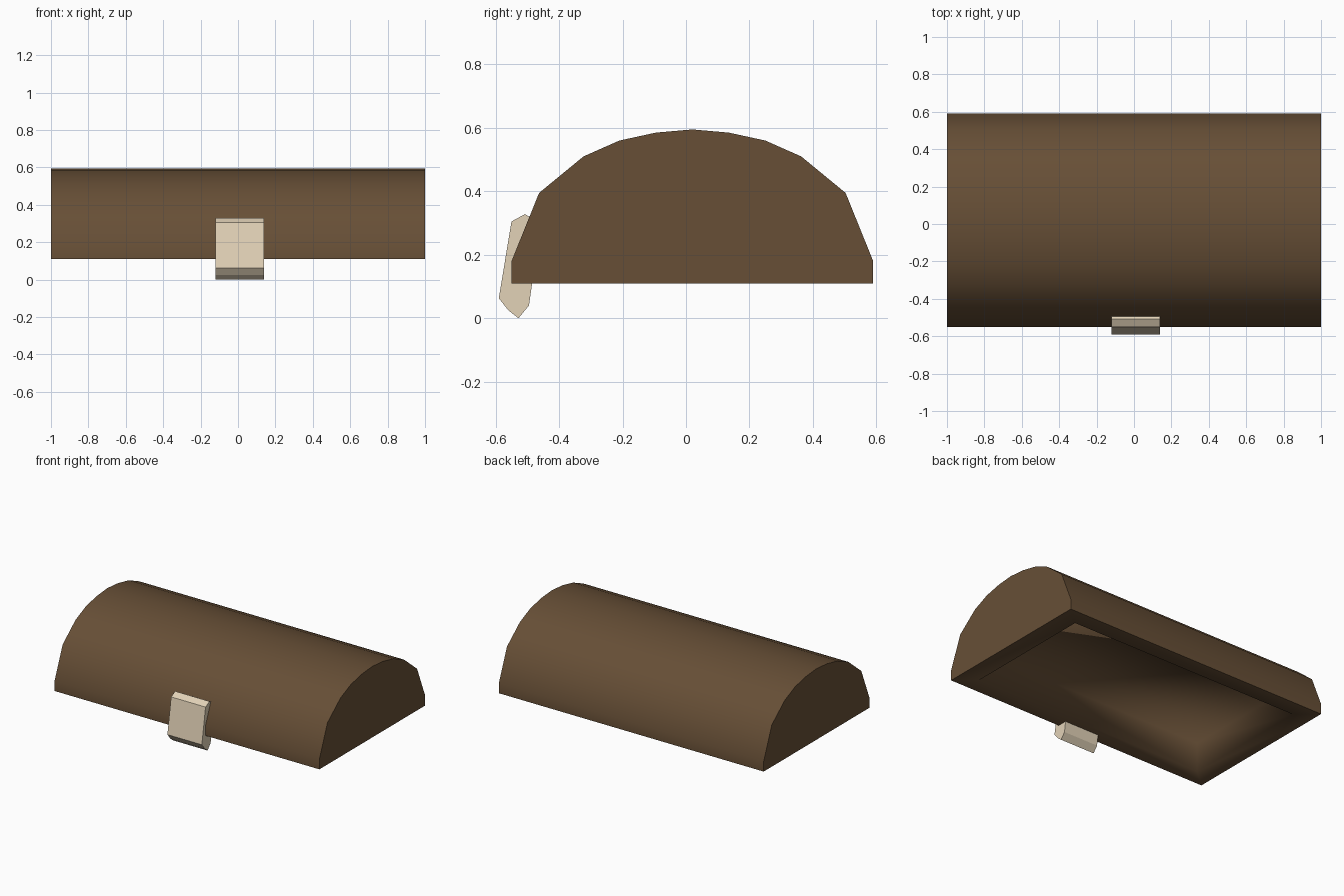
import bpy, bmesh, math

if "Cube" in bpy.data.objects:
    bpy.data.objects.remove(bpy.data.objects["Cube"])


def material(name, rgb):
    m = bpy.data.materials.new(name)
    m.diffuse_color = (*rgb, 1)
    m.use_nodes = True
    m.node_tree.nodes["Principled BSDF"].inputs["Base Color"].default_value = m.diffuse_color
    return m


def make_object(name, bm, mat):
    bmesh.ops.recalc_face_normals(bm, faces=bm.faces)
    mesh = bpy.data.meshes.new(name)
    bm.to_mesh(mesh)
    bm.free()
    mesh.materials.append(mat)
    ob = bpy.data.objects.new(name, mesh)
    bpy.context.collection.objects.link(ob)
    return ob


def ring(bm, profile, x):
    return [bm.verts.new((x, y, z)) for y, z in profile]


def bridge(bm, a, b, closed):
    n = len(a)
    return [bm.faces.new((a[i], a[(i + 1) % n], b[(i + 1) % n], b[i]))
            for i in range(n if closed else n - 1)]


def rectangle(bm, hx, hy, z):
    return [bm.verts.new((sx * hx, CY + sy * hy, z))
            for sx, sy in ((-1, -1), (1, -1), (1, 1), (-1, 1))]


brown = material("dark wood", (0.135, 0.078, 0.037))
cream = material("pale metal", (0.76, 0.645, 0.475))

# Arched lid: half profile mirrored about its centre line
CY, BASE = 0.02, 0.11
half = [(0.57, 0.11), (0.57, 0.18), (0.483, 0.395), (0.343, 0.51),
        (0.23, 0.56), (0.115, 0.585)]
outer = ([(CY - w, z) for w, z in half] + [(CY, 0.595)]
         + [(CY + w, z) for w, z in reversed(half)])

bm = bmesh.new()
o1, o2 = ring(bm, outer, -1), ring(bm, outer, 1)
smooth = bridge(bm, o1, o2, False)
ends = [bm.faces.new(o1), bm.faces.new(o2)]
# Rim and shallow box-shaped recess underneath
edge = [o1[0], o2[0], o2[-1], o1[-1]]
mouth = rectangle(bm, 0.87, 0.456, BASE)
roof = rectangle(bm, 0.87, 0.456, BASE + 0.2)
smooth += bridge(bm, edge, mouth, True)
smooth += bridge(bm, mouth, roof, True)
smooth.append(bm.faces.new(roof))
for f in smooth:
    f.smooth = True
for e in bm.edges:
    if any(f in ends for f in e.link_faces):
        e.smooth = False
for a, b in ((o1[0], o2[0]), (o1[-1], o2[-1])):
    bm.edges.get((a, b)).smooth = False
make_object("chest_lid", bm, brown)

# Latch plate on the front
latch = [(-0.59, 0.063), (-0.55, 0.305), (-0.508, 0.328), (-0.49, 0.318),
         (-0.485, 0.11), (-0.495, 0.04), (-0.528, 0.0), (-0.56, 0.025)]
bm = bmesh.new()
a, b = ring(bm, latch, -0.12), ring(bm, latch, 0.14)
bridge(bm, a, b, True)
bm.faces.new(a)
bm.faces.new(b)
make_object("front_latch", bm, cream)
